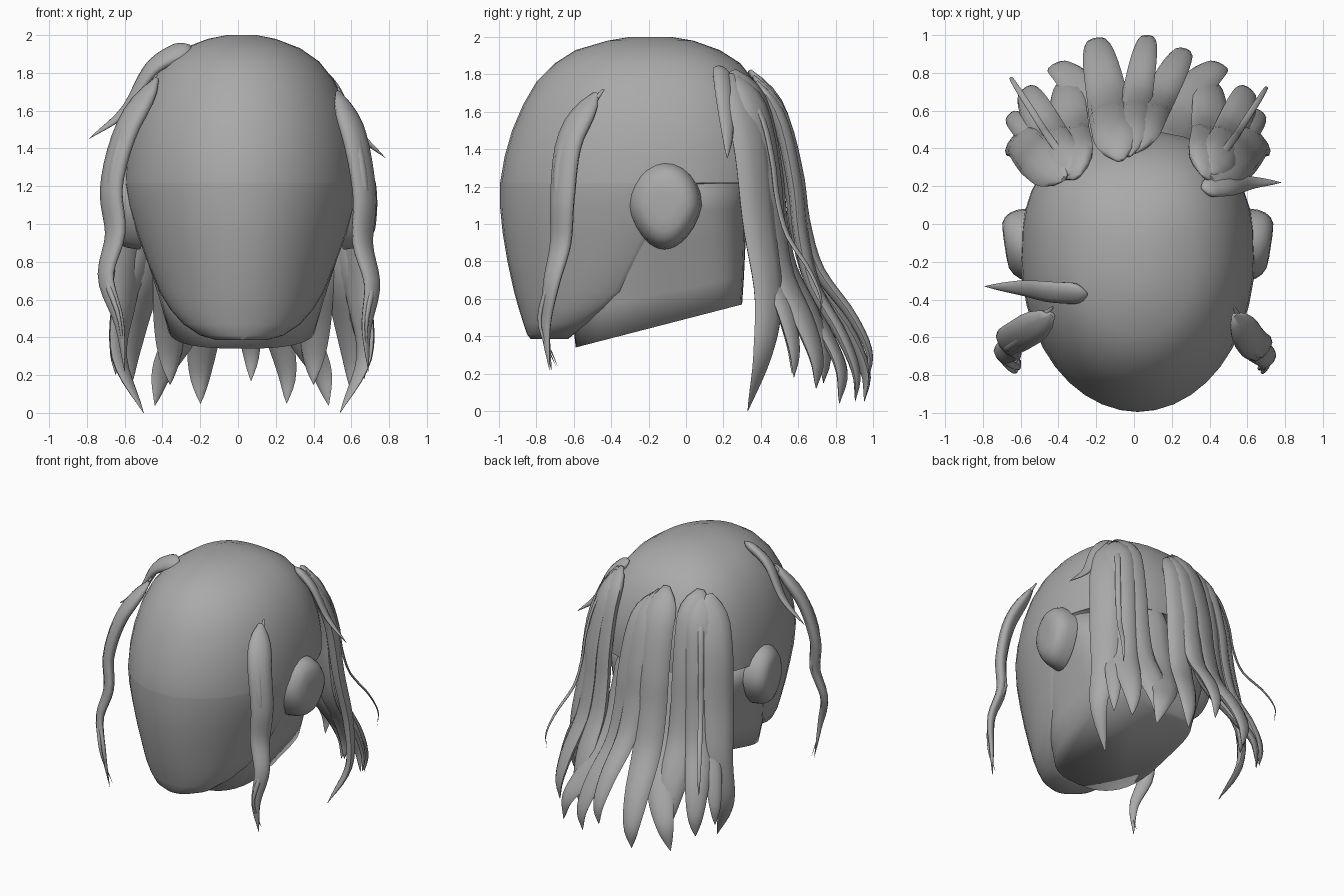
import bpy, bmesh, math
from mathutils import Vector

cube = bpy.data.objects.get("Cube")
if cube:
    bpy.data.objects.remove(cube, do_unlink=True)

grey = bpy.data.materials.new("plain grey")
grey.use_nodes = True
tone = (0.4, 0.4, 0.4, 1)
grey.diffuse_color = tone
grey.node_tree.nodes["Principled BSDF"].inputs["Base Color"].default_value = tone

MID = 0.02  # the head's own middle plane


def loft(name, rings, angle=50):
    """Skin a list of closed rings, cap both ends and shade the result."""
    bm = bmesh.new()
    rows = [[bm.verts.new(p) for p in ring] for ring in rings]
    count = len(rows[0])
    for low, high in zip(rows, rows[1:]):
        for i in range(count):
            j = (i + 1) % count
            bm.faces.new((low[i], low[j], high[j], high[i]))
    bm.faces.new(rows[0])
    bm.faces.new(rows[-1])
    bmesh.ops.recalc_face_normals(bm, faces=bm.faces)
    mesh = bpy.data.meshes.new(name)
    bm.to_mesh(mesh)
    bm.free()
    mesh.materials.append(grey)
    obj = bpy.data.objects.new(name, mesh)
    bpy.context.collection.objects.link(obj)
    bpy.ops.object.select_all(action='DESELECT')
    obj.select_set(True)
    bpy.context.view_layer.objects.active = obj
    bpy.ops.object.shade_smooth_by_angle(angle=math.radians(angle))


def power(value, exponent):
    return math.copysign(abs(value) ** exponent, value)


def head_ring(front, centre, back, half, z_front, z_back, front_pow, back_pow, sides=40):
    """Egg-shaped ring, with its own roundness at front and back."""
    ring = []
    for i in range(sides):
        a = math.tau * i / sides
        s, c = math.sin(a), math.cos(a)
        e = back_pow if s > 0 else front_pow
        reach = back - centre if s > 0 else centre - front
        y = centre + reach * power(s, e)
        z = z_front + (z_back - z_front) * (y - front) / (back - front)
        ring.append((MID + half * power(c, e), y, z))
    return ring


# Skull and face: height, front, widest point, back, half width
skull_levels = [
    (0.385, -0.83, -0.72, -0.63, 0.13), (0.41, -0.85, -0.68, -0.60, 0.22),
    (0.47, -0.87, -0.58, -0.48, 0.31), (0.55, -0.895, -0.48, -0.36, 0.38),
    (0.64, -0.92, -0.38, -0.25, 0.435), (0.80, -0.955, -0.30, -0.21, 0.50),
    (0.95, -0.98, -0.23, -0.10, 0.555), (1.10, -0.995, -0.19, 0.15, 0.60),
    (1.215, -0.994, -0.18, 0.32, 0.619), (1.22, -0.994, -0.18, 0.48, 0.619),
    (1.36, -0.97, -0.18, 0.49, 0.612), (1.50, -0.93, -0.18, 0.47, 0.59),
    (1.64, -0.87, -0.18, 0.43, 0.55), (1.76, -0.80, -0.18, 0.37, 0.49),
    (1.86, -0.70, -0.18, 0.29, 0.41), (1.93, -0.59, -0.19, 0.18, 0.31),
    (1.98, -0.42, -0.19, 0.04, 0.18), (2.0, -0.30, -0.19, -0.08, 0.08)]
loft("head", [head_ring(f, c, b, w, z, z, 1, 0.8) for z, f, c, b, w in skull_levels])

# Neck block with a sloping underside
loft("neck", [
    head_ring(-0.59, -0.15, 0.30, 0.39, 0.34, 0.57, 0.75, 0.4),
    head_ring(-0.61, -0.15, 0.31, 0.44, 0.53, 0.72, 0.8, 0.45),
    head_ring(-0.64, -0.16, 0.32, 0.53, 0.85, 0.93, 0.9, 0.55),
    head_ring(-0.66, -0.17, 0.32, 0.585, 1.05, 1.08, 1, 0.65),
    head_ring(-0.66, -0.18, 0.32, 0.612, 1.23, 1.23, 1, 0.75)], 100)

# Ears: soft bumps, thinner towards the front and narrower at the bottom
for side, label in ((1, "left"), (-1, "right")):
    ear = []
    for x, size in ((0.54, 1.05), (0.61, 1.0), (0.65, 0.92), (0.68, 0.8),
                    (0.70, 0.62), (0.705, 0.3)):
        ring = []
        for i in range(24):
            a = math.tau * i / 24
            narrow = 1 - 0.2 * max(0, -math.sin(a))
            y = 0.19 * size * math.cos(a) * narrow
            ring.append((MID + side * (x + 0.15 * y), y - 0.115,
                         1.1 + 0.225 * size * math.sin(a)))
        ear.append(ring)
    loft(label + "_ear", ear)


def spline(points, u):
    """Smooth curve through the points, u from zero to one."""
    pts = [Vector(p) for p in points]
    pts = [pts[0] * 2 - pts[1]] + pts + [pts[-1] * 2 - pts[-2]]
    spans = len(pts) - 3
    k = min(int(u * spans), spans - 1)
    t = u * spans - k
    a, b, c, d = pts[k:k + 4]
    return (b * 2 + (c - a) * t + (a * 2 - b * 5 + c * 4 - d) * t ** 2
            + (b * 3 - a - c * 3 + d) * t ** 3) / 2


def lock(name, points, width, thick=0.4, taper=2.2, steps=26, sides=10):
    """Flattened hair lock: blunt root, full middle, pointed tip."""
    rings = []
    for k in range(steps + 1):
        u = k / steps
        p = spline(points, u)
        ahead = spline(points, min(1, u + 0.02)) - spline(points, max(0, u - 0.02))
        along = ahead.normalized()
        out = Vector((p.x - MID, p.y + 0.1, 0.25))
        out = (out - along * out.dot(along)).normalized()
        across = along.cross(out)
        grow = math.sqrt(min(1, u / 0.1 + 0.04))
        w = width * max(0.015, grow * (1 - u ** taper) ** 0.9)
        ring = []
        for i in range(sides):
            a = math.tau * i / sides
            ring.append(p + across * (w * math.cos(a)) + out * (w * thick * math.sin(a)))
        rings.append(ring)
    loft(name, rings, 70)


def back_lock(name, root, tip, width, bulge=0.04):
    """Lock that hugs the head, then flares out and hooks down at its tip."""
    root, tip = Vector(root), Vector(tip)
    path = []
    for flat, drop, swell in ((0, 0, 0), (0.2, 0.13, 0.6), (0.31, 0.32, 1), (0.37, 0.48, 1),
                              (0.51, 0.64, 0.8), (0.82, 0.79, 0.4), (1, 0.91, 0),
                              (0.99, 1, 0)):
        p = root.lerp(tip, flat)
        p.z = root.z + (tip.z - root.z) * drop
        away = Vector((p.x, p.y, 0)).normalized()
        path.append(p + away * bulge * swell)
    lock(name, path, width, 0.42, 4)


# Three clumps of long hair at the back: root, then tips with widths
clumps = {
    "middle": ((-0.05, 0.34, 1.82), [
        ((-0.2, 0.96, 0.05), 0.12), ((0.07, 0.98, 0.17), 0.09),
        ((0.26, 0.91, 0.05), 0.10)]),
    "right": ((-0.29, 0.25, 1.82), [
        ((-0.36, 0.74, 0.15), 0.13), ((-0.57, 0.70, 0.14), 0.11),
        ((-0.65, 0.57, 0.2), 0.08), ((-0.65, 0.77, 0.5), 0.02)]),
    "left": ((0.37, 0.25, 1.82), [
        ((0.40, 0.74, 0.15), 0.13), ((0.60, 0.7, 0.12), 0.11),
        ((0.67, 0.58, 0.18), 0.08), ((0.70, 0.72, 0.5), 0.02)])}
for label, (root, tips) in clumps.items():
    for n, (tip, width) in enumerate(tips):
        start = Vector(root) + Vector(((tip[0] - root[0]) * 0.15, 0.02 * n, -0.03 * n))
        back_lock(f"{label}_back_lock_{n + 1}", start, tip, width)

for side, label in ((1, "left"), (-1, "right")):
    # Shorter locks that fill the gaps between the clumps
    lock(label + "_lower_lock",
         [(MID + side * x, y, z) for x, y, z in (
             (0.18, 0.42, 1.30), (0.20, 0.47, 1.0), (0.23, 0.57, 0.7),
             (0.32, 0.74, 0.42), (0.42, 0.83, 0.22), (0.46, 0.82, 0.04))], 0.12, 0.35, 3)
    # Broad locks behind the ears that curl in at the tip
    lock(label + "_side_lock",
         [(MID + side * x, y, z) for x, y, z in (
             (0.39, 0.24, 1.80), (0.52, 0.34, 1.45), (0.57, 0.39, 1.0),
             (0.62, 0.44, 0.62), (0.65, 0.41, 0.3), (0.52, 0.33, 0.0))], 0.12, 0.4, 3)

# Long wavy strands framing the face
left_path = [(0.53, -0.48, 1.70), (0.62, -0.62, 1.45), (0.67, -0.66, 1.15),
             (0.66, -0.67, 0.9), (0.71, -0.72, 0.68), (0.68, -0.75, 0.45),
             (0.69, -0.73, 0.22)]
right_path = [(-0.43, -0.48, 1.77), (-0.59, -0.58, 1.5), (-0.67, -0.63, 1.2),
              (-0.65, -0.66, 0.95), (-0.70, -0.7, 0.72), (-0.63, -0.75, 0.48),
              (-0.60, -0.72, 0.22)]
for label, path in (("left", left_path), ("right", right_path)):
    lock(label + "_front_strand", path, 0.09, 0.5)
    sway = [Vector(p) + Vector((0, 0.04 * math.cos(i * 2), 0.02))
            for i, p in enumerate(path)]
    lock(label + "_front_wisp", sway, 0.03, 0.8)

# Short locks that flick outwards
lock("left_flick", [(0.36, 0.19, 1.84), (0.5, 0.2, 1.72), (0.62, 0.22, 1.5),
                    (0.78, 0.22, 1.35)], 0.06, 0.5)
lock("right_flick", [(-0.25, -0.37, 1.94), (-0.45, -0.36, 1.83), (-0.6, -0.34, 1.6),
                     (-0.79, -0.33, 1.45)], 0.07, 0.5)
